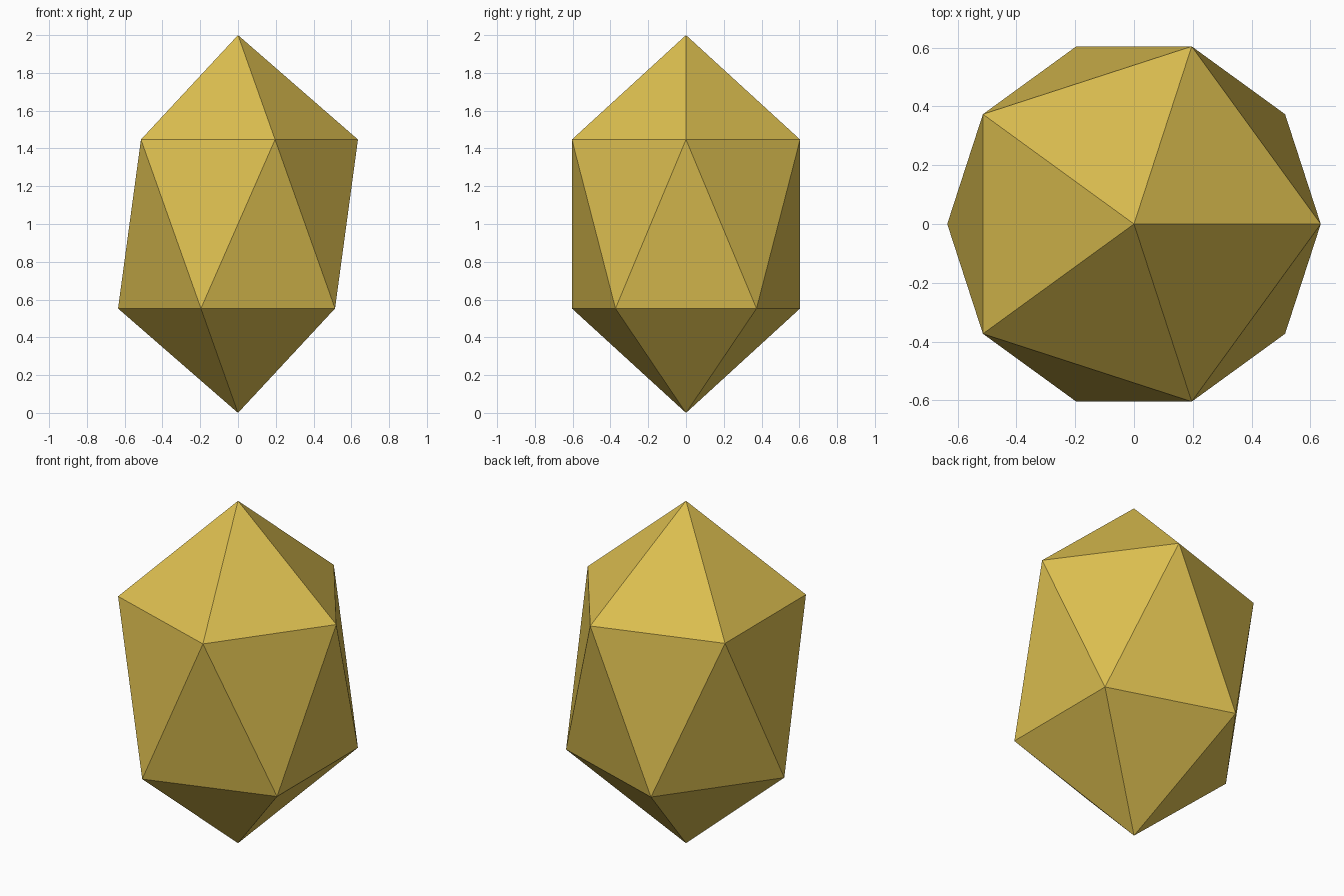
import bpy

# Remove the default cube
cube = bpy.data.objects.get("Cube")
if cube:
    bpy.data.objects.remove(cube, do_unlink=True)

# Gold material
gold = bpy.data.materials.new("gold")
gold.use_nodes = True
color = (0.72, 0.52, 0.08, 1.0)
gold.diffuse_color = color
gold.node_tree.nodes["Principled BSDF"].inputs["Base Color"].default_value = color

# Crystal: a twenty-sided solid, narrowed across and standing on its point
bpy.ops.mesh.primitive_ico_sphere_add(subdivisions=1, radius=1, location=(0, 0, 1))
crystal = bpy.context.object
crystal.name = "crystal"
crystal.scale = (0.71, 0.71, 1)
bpy.ops.object.transform_apply(location=False, rotation=False, scale=True)
bpy.ops.object.shade_flat()
crystal.data.materials.append(gold)
